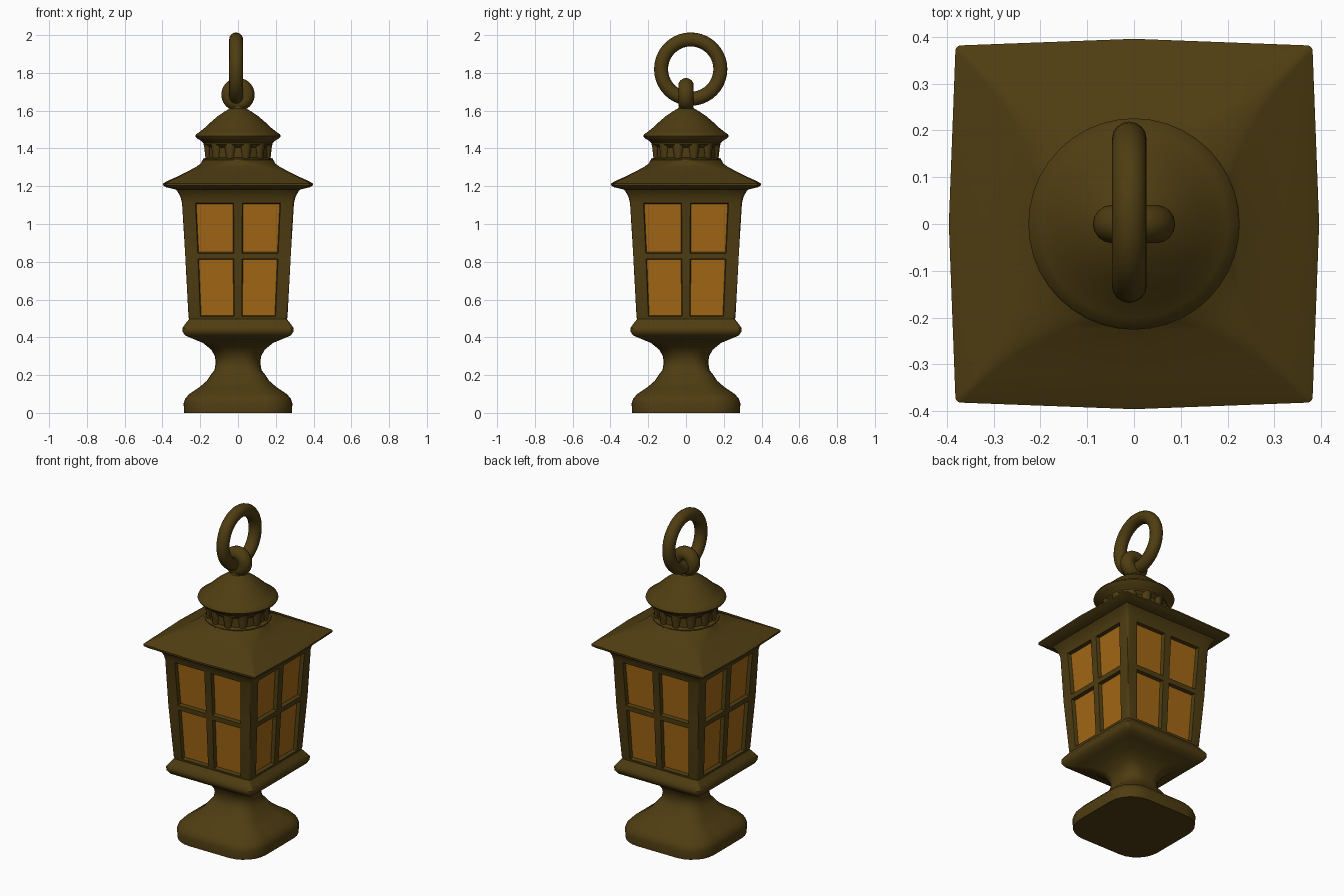
import bpy, bmesh, math
from mathutils import Vector

if "Cube" in bpy.data.objects:
    bpy.data.objects.remove(bpy.data.objects["Cube"])


def material(name, rgb):
    m = bpy.data.materials.new(name)
    m.diffuse_color = (*rgb, 1)
    m.use_nodes = True
    m.node_tree.nodes["Principled BSDF"].inputs["Base Color"].default_value = m.diffuse_color
    return m


BRONZE = material("dark_bronze", (0.078, 0.047, 0.006))
AMBER = material("amber_glass", (0.36, 0.135, 0.007))


def finish(name, bm, mats=(BRONZE,)):
    bmesh.ops.recalc_face_normals(bm, faces=bm.faces)
    me = bpy.data.meshes.new(name)
    bm.to_mesh(me)
    bm.free()
    for m in mats:
        me.materials.append(m)
    ob = bpy.data.objects.new(name, me)
    bpy.context.collection.objects.link(ob)
    return ob


def skin(bm, rings, caps=True):
    """Join closed point rings into a tube, optionally capped."""
    loops = [[bm.verts.new(p) for p in r] for r in rings]
    n = len(loops[0])
    for a, b in zip(loops, loops[1:]):
        for i in range(n):
            j = (i + 1) % n
            bm.faces.new((a[i], a[j], b[j], b[i]))
    if caps:
        bm.faces.new(loops[0][::-1])
        bm.faces.new(loops[-1])


def rounded_square(z, half, radius, bulge=0.0, segs=6):
    """Square ring with rounded corners; bulge pushes out the side middles."""
    pts = []
    c = half - radius
    for q in range(4):
        mid = q * math.pi / 2
        pts.append(Vector(((half + bulge) * math.cos(mid), (half + bulge) * math.sin(mid), z)))
        cx = c * math.sqrt(2) * math.cos(mid + math.pi / 4)
        cy = c * math.sqrt(2) * math.sin(mid + math.pi / 4)
        for s in range(segs + 1):
            a = mid + math.pi / 2 * s / segs
            pts.append(Vector((cx + radius * math.cos(a), cy + radius * math.sin(a), z)))
    return pts


def square_loft(name, profile):
    bm = bmesh.new()
    skin(bm, [rounded_square(*p) for p in profile])
    bmesh.ops.remove_doubles(bm, verts=bm.verts, dist=1e-5)
    return finish(name, bm)


def lathe(name, profile, n=40):
    bm = bmesh.new()
    skin(bm, [[(r * math.cos(2 * math.pi * i / n), r * math.sin(2 * math.pi * i / n), z)
               for i in range(n)] for z, r in profile])
    return finish(name, bm)


# Foot, waist and the square tray under the lantern: z, half width, corner radius
square_loft("pedestal", [
    (0, .285, .15), (.05, .288, .15), (.075, .28, .145), (.10, .258, .135),
    (.135, .205, .11), (.17, .165, .095), (.205, .142, .09), (.225, .125, .09),
    (.265, .118, .09), (.30, .122, .085), (.335, .142, .08), (.37, .185, .06),
    (.395, .245, .03), (.41, .28, .02), (.43, .293, .02), (.45, .294, .02),
    (.47, .28, .02), (.49, .264, .015), (.505, .255, .015)])

# Lantern body: four tapered walls laid out as a grid, pane cells sunk and coloured
rows = [(.49, .258), (.51, .262), (.815, .2785), (.845, .280), (1.11, .296),
        (1.14, .303), (1.17, .318), (1.20, .345)]
columns = [-1, -.76, -.077, .077, .76]
bm = bmesh.new()
rings = []
for z, h in rows:
    ring = []
    for side in range(4):
        c, s = round(math.cos(side * math.pi / 2)), round(math.sin(side * math.pi / 2))
        ring += [Vector((h * (u * c + s), h * (u * s - c), z)) for u in columns]
    rings.append(ring)
skin(bm, rings)
corners = [e for e in bm.edges if all(abs(abs(v.co.x) - abs(v.co.y)) < 1e-4 for v in e.verts)
           and abs(e.verts[0].co.z - e.verts[1].co.z) > .005]
bmesh.ops.bevel(bm, geom=corners, offset=.015, segments=3, affect='EDGES', profile=.5)
panes = []
for f in bm.faces:
    p = f.calc_center_median()
    lo, hi = sorted((abs(p.x), abs(p.y)))
    if hi > .2 and .1 < lo / hi < .75 and (.52 < p.z < .81 or .85 < p.z < 1.1):
        panes.append(f)
bmesh.ops.recalc_face_normals(bm, faces=bm.faces)
bmesh.ops.inset_individual(bm, faces=panes, thickness=.006, depth=-.022)
for f in panes:
    f.material_index = 1
finish("lantern_body", bm, (BRONZE, AMBER))

# Hipped roof with softly bowed eaves, turning round at the top
square_loft("roof", [
    (1.18, .32, .02), (1.195, .37, .012, .012), (1.205, .382, .012, .014),
    (1.215, .382, .012, .014), (1.228, .362, .012, .012), (1.25, .315, .015, .008),
    (1.275, .27, .03, .004), (1.30, .225, .07), (1.32, .197, .14), (1.34, .187, .186)])

# Vent drum with flared pillars between the openings
lathe("vent_drum", [(1.32, .188), (1.345, .186), (1.352, .165), (1.405, .165), (1.42, .183), (1.45, .185)])
PILLARS = 12
bm = bmesh.new()
for k in range(PILLARS):
    a = 2 * math.pi * (k + .5) / PILLARS
    new = bmesh.ops.create_cone(bm, cap_ends=True, segments=10, radius1=.018, radius2=.032, depth=.085)
    for v in new["verts"]:
        x, y = v.co.x * .65 + .165, v.co.y
        v.co = (x * math.cos(a) - y * math.sin(a), x * math.sin(a) + y * math.cos(a), v.co.z + 1.383)
finish("vent_pillars", bm)

# Domed cap
lathe("cap", [(1.425, .18), (1.44, .195), (1.455, .22), (1.465, .226), (1.475, .222),
              (1.49, .20), (1.51, .175), (1.54, .143), (1.57, .108), (1.595, .072),
              (1.612, .042), (1.63, .036), (1.66, .045)])


# Eyelet and the carrying ring hooked through it
def torus(name, loc, rot, major, minor):
    bpy.ops.mesh.primitive_torus_add(location=loc, rotation=rot, major_radius=major, minor_radius=minor,
                                     major_segments=40, minor_segments=16)
    ob = bpy.context.object
    ob.name = name
    ob.data.materials.append(BRONZE)


torus("eyelet", (0, 0, 1.685), (math.pi / 2, 0, 0), .047, .041)
torus("carrying_ring", (-.01, .025, 1.82), (0, math.pi / 2, 0), .157, .037)

bpy.ops.object.select_all(action='SELECT')
bpy.context.view_layer.objects.active = bpy.data.objects["roof"]
bpy.ops.object.shade_smooth_by_angle(angle=math.radians(40))
